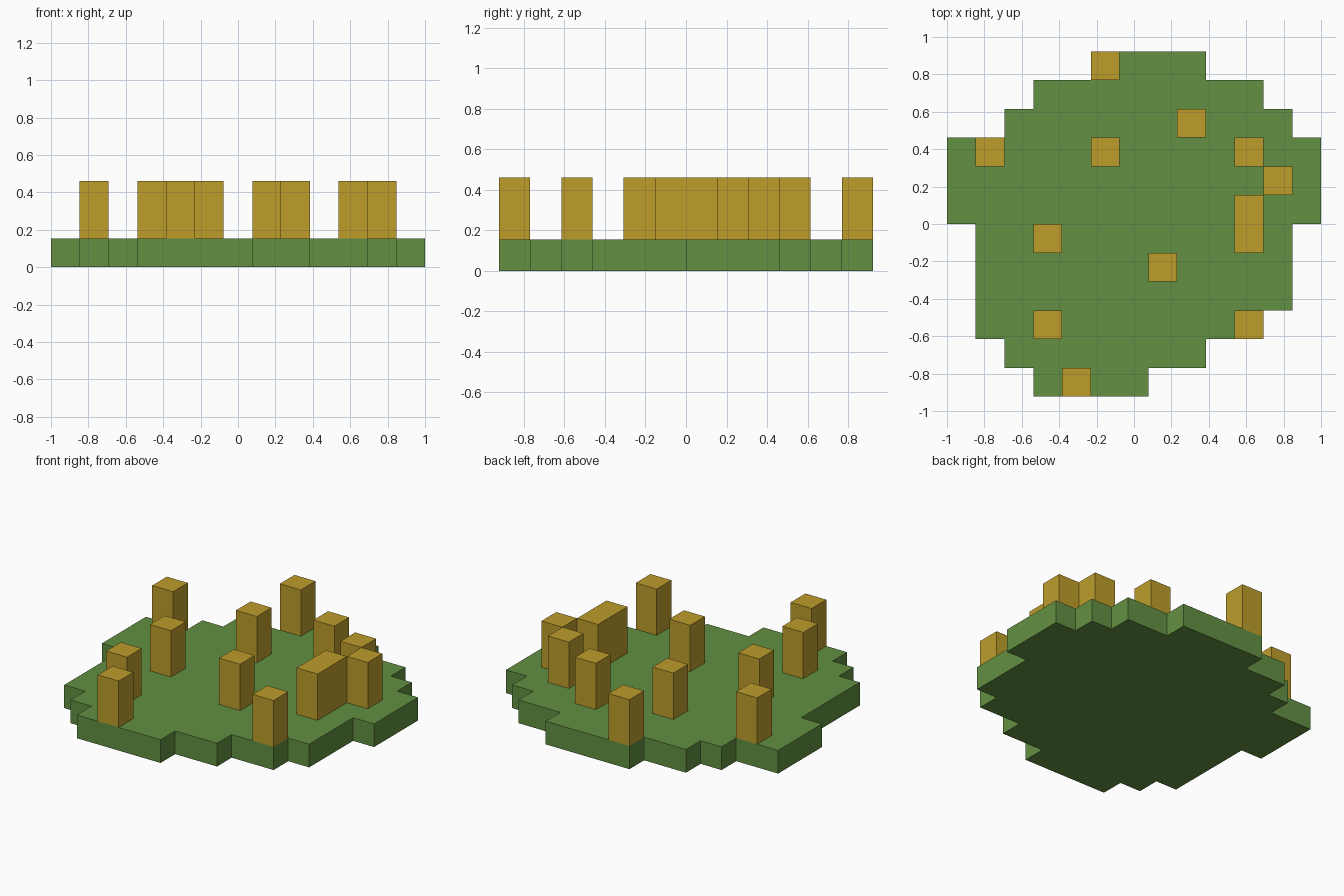
import bpy
import bmesh
from mathutils import Vector

if "Cube" in bpy.data.objects:
    bpy.data.objects.remove(bpy.data.objects["Cube"], do_unlink=True)

COLS, ROWS = 13, 12
CELL = 2 / COLS


def make_material(name, colour):
    mat = bpy.data.materials.new(name)
    mat.use_nodes = True
    mat.diffuse_color = colour
    mat.node_tree.nodes["Principled BSDF"].inputs["Base Color"].default_value = colour
    return mat


def corner(col, row, layer):
    """Position of a grid corner, centred on the origin."""
    return Vector(((col - COLS / 2) * CELL, (row - ROWS / 2) * CELL, layer * CELL))


def add_prism(name, outline, bottom, top, mat):
    """Extrude a closed outline of grid corners between two layers."""
    bm = bmesh.new()
    face = bm.faces.new([bm.verts.new(corner(c, r, bottom)) for c, r in outline])
    side = bmesh.ops.extrude_face_region(bm, geom=[face], use_keep_orig=True)
    raised = [v for v in side["geom"] if isinstance(v, bmesh.types.BMVert)]
    bmesh.ops.translate(bm, verts=raised, vec=(0, 0, (top - bottom) * CELL))
    bmesh.ops.recalc_face_normals(bm, faces=bm.faces)
    mesh = bpy.data.meshes.new(name)
    bm.to_mesh(mesh)
    bm.free()
    mesh.materials.append(mat)
    obj = bpy.data.objects.new(name, mesh)
    bpy.context.collection.objects.link(obj)
    return obj


green = make_material("grass_green", (0.122, 0.279, 0.054, 1))
yellow = make_material("straw_yellow", (0.515, 0.337, 0.024, 1))

# Ground: stepped disc given as bands of rows (first row, last row, left, right)
bands = [(0, 1, 3, 7), (1, 2, 2, 9), (2, 3, 1, 11), (3, 6, 1, 12),
         (6, 9, 0, 13), (9, 10, 2, 12), (10, 11, 3, 11), (11, 12, 5, 9)]
right_side = [(r, y) for lo, hi, l, r in bands for y in (lo, hi)]
left_side = [(l, y) for lo, hi, l, r in reversed(bands) for y in (hi, lo)]
outline = []
for point in right_side + left_side:
    if point not in outline:
        outline.append(point)
add_prism("ground", outline, 0, 1, green)

# Stalks: column, row and depth in cells
stalks = [(5, 11, 1), (8, 9, 1), (1, 8, 1), (5, 8, 1), (10, 8, 1), (11, 7, 1),
          (10, 5, 2), (3, 5, 1), (7, 4, 1), (3, 2, 1), (10, 2, 1), (4, 0, 1)]
for c, r, d in stalks:
    add_prism("stalk", [(c, r), (c + 1, r), (c + 1, r + d), (c, r + d)], 1, 3, yellow)
